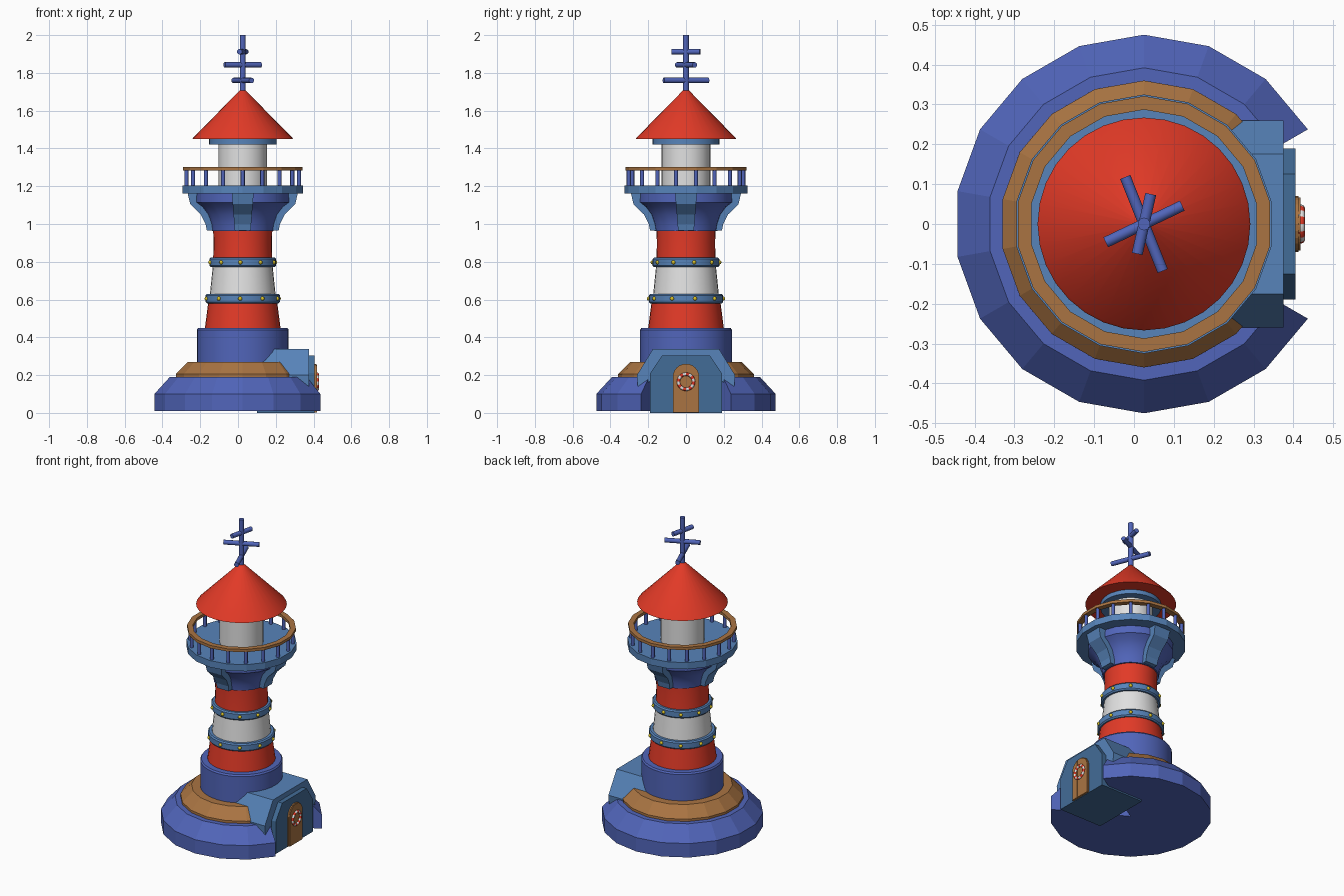
import bpy, bmesh, math
from mathutils import Matrix, Vector

if "Cube" in bpy.data.objects:
    bpy.data.objects.remove(bpy.data.objects["Cube"])

CX = 0.025  # tower axis

def mat(name, r, g, b):
    m = bpy.data.materials.new(name)
    m.diffuse_color = (r, g, b, 1)
    m.use_nodes = True
    m.node_tree.nodes["Principled BSDF"].inputs["Base Color"].default_value = m.diffuse_color
    return m

BLUE = mat("royal_blue", 0.082, 0.13, 0.49)
LIGHT = mat("light_blue", 0.095, 0.23, 0.49)
TEAL = mat("slate_teal", 0.055, 0.15, 0.31)
RED = mat("red", 0.76, 0.042, 0.02)
WHITE = mat("white", 0.75, 0.75, 0.75)
WOOD = mat("wood", 0.40, 0.175, 0.055)
GOLD = mat("gold", 0.72, 0.55, 0.02)

def finish(name, bm, mats, smooth=None):
    bmesh.ops.recalc_face_normals(bm, faces=bm.faces)
    me = bpy.data.meshes.new(name)
    bm.to_mesh(me)
    bm.free()
    ob = bpy.data.objects.new(name, me)
    bpy.context.collection.objects.link(ob)
    for m in mats:
        me.materials.append(m)
    if smooth:
        bpy.ops.object.select_all(action='DESELECT')
        ob.select_set(True)
        bpy.context.view_layer.objects.active = ob
        bpy.ops.object.shade_smooth_by_angle(angle=math.radians(smooth))
    return ob

def lathe(name, profile, m, sides=18, closed=False, smooth=None, gap=0):
    """Revolve (r, z) points about the tower axis, optionally leaving a gap of +-gap degrees at +x."""
    bm = bmesh.new()
    n = sides if not gap else round((360 - 2 * gap) / (360 / sides)) + 1
    start = math.radians(gap if gap else 90)
    rows = []
    for i in range(n):
        a = start + i * math.tau / sides
        rows.append([bm.verts.new((CX + r * math.cos(a), r * math.sin(a), z)) for r, z in profile])
    k = len(profile)
    for i in range(n - 1 if gap else n):
        p, q = rows[i], rows[(i + 1) % n]
        for j in range(k if closed else k - 1):
            j2 = (j + 1) % k
            bm.faces.new((p[j], q[j], q[j2], p[j2]))
    if gap:
        bm.faces.new(rows[0])
        bm.faces.new(rows[-1])
    bmesh.ops.remove_doubles(bm, verts=bm.verts, dist=1e-5)
    bmesh.ops.dissolve_degenerate(bm, edges=bm.edges, dist=1e-5)
    return finish(name, bm, [m], smooth)

def prism_x(name, section, x0, x1, m):
    """Extrude a (y, z) outline along x."""
    bm = bmesh.new()
    f = bm.faces.new([bm.verts.new((x0, y, z)) for y, z in section])
    new = bmesh.ops.extrude_face_region(bm, geom=[f])['geom']
    bmesh.ops.translate(bm, vec=(x1 - x0, 0, 0), verts=[v for v in new if isinstance(v, bmesh.types.BMVert)])
    return finish(name, bm, [m])

def rod(bm, a, b, r, seg=8):
    a, b = Vector(a), Vector(b)
    d = b - a
    M = Matrix.Translation((a + b) / 2) @ d.to_track_quat('Z', 'Y').to_matrix().to_4x4()
    bmesh.ops.create_cone(bm, cap_ends=True, segments=seg, radius1=r, radius2=r, depth=d.length, matrix=M)

def mirrored(half):
    return half + [(-y, z) for y, z in reversed(half)]

# Foundation: stepped 18-sided base, open towards the porch
lathe("base", [(0, 0.01), (0.475, 0.01), (0.475, 0.10), (0.392, 0.19), (0, 0.19)], BLUE, gap=30, closed=False)
lathe("wood_step", [(0.2, 0.185), (0.36, 0.185), (0.36, 0.205), (0.295, 0.27), (0.2, 0.27)], WOOD)
lathe("drum", [(0.23, 0.18), (0.243, 0.18), (0.243, 0.44), (0.236, 0.45), (0, 0.45)], BLUE, 36, smooth=30)

# Striped tower shaft
lathe("lower_red_stripe", [(0.20, 0.45), (0.18, 0.605)], RED, 32, smooth=30)
lathe("white_stripe", [(0.176, 0.605), (0.156, 0.80)], WHITE, 32, smooth=30)
lathe("upper_red_stripe", [(0.157, 0.80), (0.154, 0.90), (0.157, 0.975)], RED, 32, smooth=30)

# Riveted bands
for tag, z, r in (("lower", 0.605, 0.197), ("upper", 0.797, 0.177)):
    lathe(tag + "_band", [(r - 0.04, z - 0.025), (r - 0.007, z - 0.025), (r, z - 0.017), (r, z + 0.017),
                          (r - 0.007, z + 0.025), (r - 0.04, z + 0.025)], LIGHT, 32, smooth=30)
    bm = bmesh.new()
    for i in range(10):
        a = math.radians(14 + 36 * i)
        bmesh.ops.create_uvsphere(bm, u_segments=8, v_segments=6, radius=0.011, matrix=Matrix.Translation(
            (CX + r * math.cos(a), r * math.sin(a), z)))
    finish(tag + "_rivets", bm, [GOLD], 60)

# Flared gallery support with four brackets
lathe("flare", [(0.12, 0.962), (0.166, 0.962), (0.172, 1.0), (0.19, 1.05), (0.22, 1.09), (0.252, 1.115),
                (0.252, 1.165)], BLUE, 18, smooth=25)
bm = bmesh.new()
outer = [(0.19, 0.965), (0.197, 1.0), (0.222, 1.05), (0.278, 1.105), (0.292, 1.165)]
for k in range(4):
    rot = Matrix.Translation((CX, 0, 0)) @ Matrix.Rotation(k * math.pi / 2, 4, 'Z')
    sides = []
    for s in (-1, 1):
        pts = [(0.14, 0.965)] + outer + [(0.14, 1.165)]
        sides.append([bm.verts.new(rot @ Vector((r, s * (0.042 + 0.016 * (z - 0.965) / 0.2), z))) for r, z in pts])
    n = len(sides[0])
    bm.faces.new(sides[0])
    bm.faces.new(sides[1])
    for j in range(n):
        j2 = (j + 1) % n
        bm.faces.new((sides[0][j], sides[0][j2], sides[1][j2], sides[1][j]))
finish("brackets", bm, [LIGHT])

# Gallery deck, balusters and handrail
lathe("gallery_deck", [(0, 1.162), (0.325, 1.162), (0.325, 1.205), (0, 1.205)], LIGHT)
bm = bmesh.new()
for i in range(18):
    a = math.radians(90 + 20 * i)
    x, y = CX + 0.303 * math.cos(a), 0.303 * math.sin(a)
    rod(bm, (x, y, 1.2), (x, y, 1.29), 0.011)
finish("balusters", bm, [BLUE], 50)
lathe("handrail", [(0.287, 1.284), (0.321, 1.284), (0.321, 1.302), (0.287, 1.302)], WOOD, closed=True)

# Lantern room and roof
lathe("lantern_room", [(0.129, 1.2), (0.129, 1.43)], WHITE, 32, smooth=30)
lathe("lantern_cap", [(0, 1.422), (0.178, 1.422), (0.178, 1.452), (0, 1.452)], LIGHT, 32, smooth=30)
lathe("roof", [(0, 1.449), (0.267, 1.449), (0.262, 1.457), (0.015, 1.708), (0, 1.716)], RED, 32, smooth=30)

# Mast with three turned crossbars
bm = bmesh.new()
rod(bm, (CX, 0, 1.69), (CX, 0, 2.0), 0.016, 10)
for z, dx, dy in ((1.76, -0.047, 0.118), (1.842, 0.096, 0.046), (1.912, 0.017, 0.075)):
    rod(bm, (CX - dx, -dy, z), (CX + dx, dy, z), 0.0145, 10)
finish("mast", bm, [BLUE], 40)

# Porch: walls, canopy roof
prism_x("porch_walls", mirrored([(0.19, 0.0), (0.19, 0.21), (0.125, 0.305)]), 0.10, 0.405, TEAL)
prism_x("porch_roof", mirrored([(0.18, 0.17), (0.255, 0.14), (0.26, 0.20), (0.176, 0.337)]), 0.05, 0.375, LIGHT)

# Arched door: frame slab plus three raised planks
def arch(w, h0, h1, y0=None, y1=None, n=10):
    y0, y1 = (-w if y0 is None else y0), (w if y1 is None else y1)
    top = []
    for i in range(n + 1):
        y = y1 + (y0 - y1) * i / n
        top.append((y, h0 + (h1 - h0) * math.sqrt(max(0, 1 - (y / w) ** 2))))
    return [(y0, 0.003), (y1, 0.003)] + top

prism_x("door", arch(0.07, 0.19, 0.26)[:2] + [(0.07 * math.cos(math.pi * i / 12),
        0.19 + 0.07 * math.sin(math.pi * i / 12)) for i in range(13)], 0.40, 0.413, WOOD)
for i, (a, b) in enumerate(((-0.066, -0.024), (-0.021, 0.021), (0.024, 0.066))):
    prism_x("door_plank_%d" % (i + 1), arch(0.068, 0.188, 0.256, a, b, 6), 0.41, 0.418, WOOD)

# Lifebuoy wreath on the door, alternating red and white segments
bm = bmesh.new()
N, S, R, r = 32, 8, 0.04, 0.009
ring = [[bm.verts.new((0.42 + r * math.sin(math.tau * j / S),
                       (R + r * math.cos(math.tau * j / S)) * math.cos(math.tau * i / N),
                       0.165 + (R + r * math.cos(math.tau * j / S)) * math.sin(math.tau * i / N)))
         for j in range(S)] for i in range(N)]
for i in range(N):
    for j in range(S):
        f = bm.faces.new((ring[i][j], ring[(i + 1) % N][j], ring[(i + 1) % N][(j + 1) % S], ring[i][(j + 1) % S]))
        f.material_index = (i // 2) % 2
finish("lifebuoy", bm, [WHITE, RED], 60)
